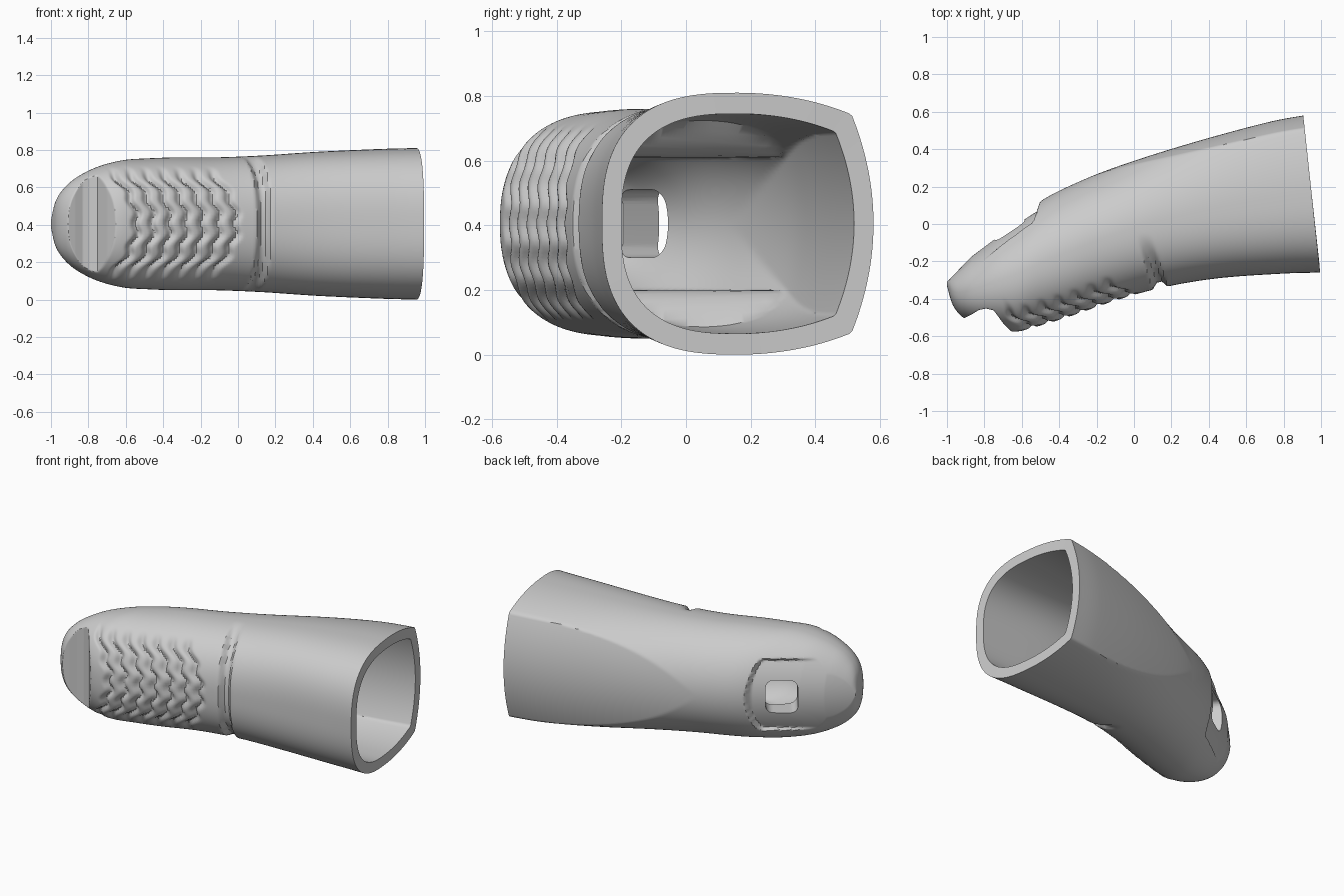
import bpy, bmesh
from math import cos, sin, pi, radians, copysign
from mathutils import Vector

if "Cube" in bpy.data.objects:
    bpy.data.objects.remove(bpy.data.objects["Cube"])

SIDES = 176
MID_Z = 0.405

# Stations: back x, back y, front x, front y, half height (hundredths)
OUTER = [(90.5, 58, 99.5, -26, 40.5), (72, 54.5, 80, -26.5, 40), (40, 46, 45, -29, 38.5),
         (10, 37, 15, -34, 36.5), (-15, 28.5, -10, -41, 35.5), (-33, 21, -33, -49, 35.5),
         (-47, 14, -49, -54, 35), (-60, 5, -63, -57.5, 34), (-75, -6, -75, -56, 30.5),
         (-87, -17, -85, -53, 25), (-94, -24, -92, -49.5, 19), (-98, -28.5, -97, -43, 12),
         (-100, -31, -100, -33, 2)]
INNER = [(91, 52, 99, -20, 34), (40, 40, 45, -23, 33), (10, 31, 14, -27, 30),
         (-20, 17, -20, -36, 28), (-45, 0, -45, -42, 21), (-60, -11, -60, -40, 15),
         (-66, -17, -66, -35, 9)]


def smooth(a, b, x):
    t = min(1, max(0, (x - a) / (b - a)))
    return t * t * (3 - 2 * t)


def polyline(points, x):
    """Height of a polyline with rising x."""
    for (ax, ay), (bx, by) in zip(points, points[1:]):
        if x <= bx:
            return ay + (by - ay) * (x - ax) / (bx - ax)
    return points[-1][1]


def spline(rows, steps):
    """Catmull-Rom interpolation of station rows."""
    rows = [[c / 100 for c in r] for r in rows]
    last = len(rows) - 1
    for i in range(last):
        quad = rows[max(i - 1, 0)], rows[i], rows[i + 1], rows[min(i + 2, last)]
        for k in range(steps):
            t = k / steps
            yield [b + t / 2 * (c - a + t * (2 * a - 5 * b + 4 * c - d + t * (3 * (b - c) + d - a)))
                   for a, b, c, d in zip(*quad)]
    yield rows[-1]


def section(row):
    """Closed section: blunt pad side, squared back side that rounds off towards the tip."""
    bx, by, fx, fy, h = row
    back, front = Vector((bx, by, 0)), Vector((fx, fy, 0))
    square = smooth(-0.25, 0.75, bx)
    blunt = 2.3 + 0.4 * square
    for i in range(SIDES):
        a = 2 * pi * i / SIDES
        c, s = cos(a), sin(a)
        if c > 0:
            v = s
            u = min(c * (0.5 + 0.26 * square), 0.5 - 0.116 * v * v)
        else:
            u = -0.5 * abs(c) ** (2 / blunt)
            v = copysign(abs(s) ** (2 / blunt), s)
        p = front.lerp(back, 0.5 + u)
        p.z = v * h
        yield p, u, (front + back) / 2


# Pad pocket floor and nail centre line
POCKET = [(-0.92, -0.51), (-0.87, -0.485), (-0.83, -0.46), (-0.79, -0.452),
          (-0.75, -0.462), (-0.7, -0.53), (-0.63, -0.6)]
NAIL = [(-1, -0.31), (-0.87, -0.175), (-0.75, -0.085), (-0.6, 0.015), (-0.5, 0.08)]


def outer_detail(p, u, centre):
    inward = (centre - p).normalized()
    z = abs(p.z)
    depth = 0
    # Joint groove around the pad side
    line = 0.135 - 0.3 * (p.y + 0.33)
    depth += 0.032 * (1 - smooth(0.012, 0.045, abs(p.x - line))) * (1 - smooth(-0.25, -0.05, p.y))
    # Scalloped grip ridges
    if u < 0.1:
        phase = (-0.012 - p.x - 1.7 * z * z - 0.012 * cos(2 * pi * z / 0.12)) / 0.088
        if -0.5 < phase < 6.5:
            fade = 1 - smooth(0.24, 0.31, z)
            depth += 0.024 * fade * (0.5 + 0.5 * cos(2 * pi * phase)) ** 2
    p = p + inward * depth
    # Pocket in the pad
    if u < 0 and -0.92 < p.x < -0.63:
        p.y = max(p.y, polyline(POCKET, p.x))
    # Recessed nail bed
    if u > 0:
        inside = 1 - smooth(0.215, 0.235, z + 0.25 * smooth(-0.58, -0.49, p.x) ** 4)
        inside *= 1 - smooth(-0.52, -0.495, p.x)
        floor = polyline(NAIL, p.x) - 1.4 * z * z
        p.y += inside * min(0, floor - p.y)
    return p


def inner_detail(p, u, centre):
    # Side rails that narrow the socket
    if p.y < 0.3:
        limit = 0.205 + 0.2 * smooth(0.15, 0.4, p.x)
        p.z = min(limit, max(-limit, p.z))
    return p


def make_object(name, bm, material):
    bmesh.ops.recalc_face_normals(bm, faces=bm.faces)
    mesh = bpy.data.meshes.new(name)
    bm.to_mesh(mesh)
    bm.free()
    mesh.materials.append(material)
    ob = bpy.data.objects.new(name, mesh)
    bpy.context.collection.objects.link(ob)
    return ob


def loft(bm, rings):
    loops = [[bm.verts.new(p) for p in ring] for ring in rings]
    for a, b in zip(loops, loops[1:]):
        for i in range(len(a)):
            j = (i + 1) % len(a)
            bm.faces.new((a[i], a[j], b[j], b[i]))
    bm.faces.new(loops[0])
    bm.faces.new(loops[-1])


grey = bpy.data.materials.new("plain_grey")
grey.use_nodes = True
colour = (0.6, 0.6, 0.6, 1)
grey.diffuse_color = colour
grey.node_tree.nodes["Principled BSDF"].inputs["Base Color"].default_value = colour

# Fingertip shell: outer skin from tip to rim, then the socket back inwards
lift = Vector((0, 0, MID_Z))
outer = [[outer_detail(*s) + lift for s in section(r)] for r in spline(OUTER, 22)]
inner = [[inner_detail(*s) + lift for s in section(r)] for r in spline(INNER, 10)]
bm = bmesh.new()
loft(bm, outer[::-1] + inner)
finger = make_object("fingertip_shell", bm, grey)

# Rounded window through the nail
along = Vector((0.79, 0.61, 0))
normal = Vector((-0.61, 0.79, 0))
middle = Vector((-0.66, -0.04, MID_Z))
outline = []
for k, (sx, sz) in enumerate(((1, 1), (-1, 1), (-1, -1), (1, -1))):
    for step in range(7):
        a = pi / 2 * (k + step / 6)
        outline.append(along * (sx * 0.05 + 0.045 * cos(a)) + Vector((0, 0, sz * 0.06 + 0.045 * sin(a))))
bm = bmesh.new()
loft(bm, [[middle + p + normal * d for p in outline] for d in (-0.2, 0.15)])
cutter = make_object("window_cutter", bm, grey)
cutter.hide_render = True
cutter.hide_set(True)

cut = finger.modifiers.new("nail_window", "BOOLEAN")
cut.operation = "DIFFERENCE"
cut.solver = "MANIFOLD"
cut.object = cutter
bpy.ops.object.select_all(action="DESELECT")
bpy.context.view_layer.objects.active = finger
finger.select_set(True)
bpy.ops.object.modifier_apply(modifier=cut.name)
bpy.data.objects.remove(cutter)
bpy.ops.object.shade_smooth_by_angle(angle=radians(35))
